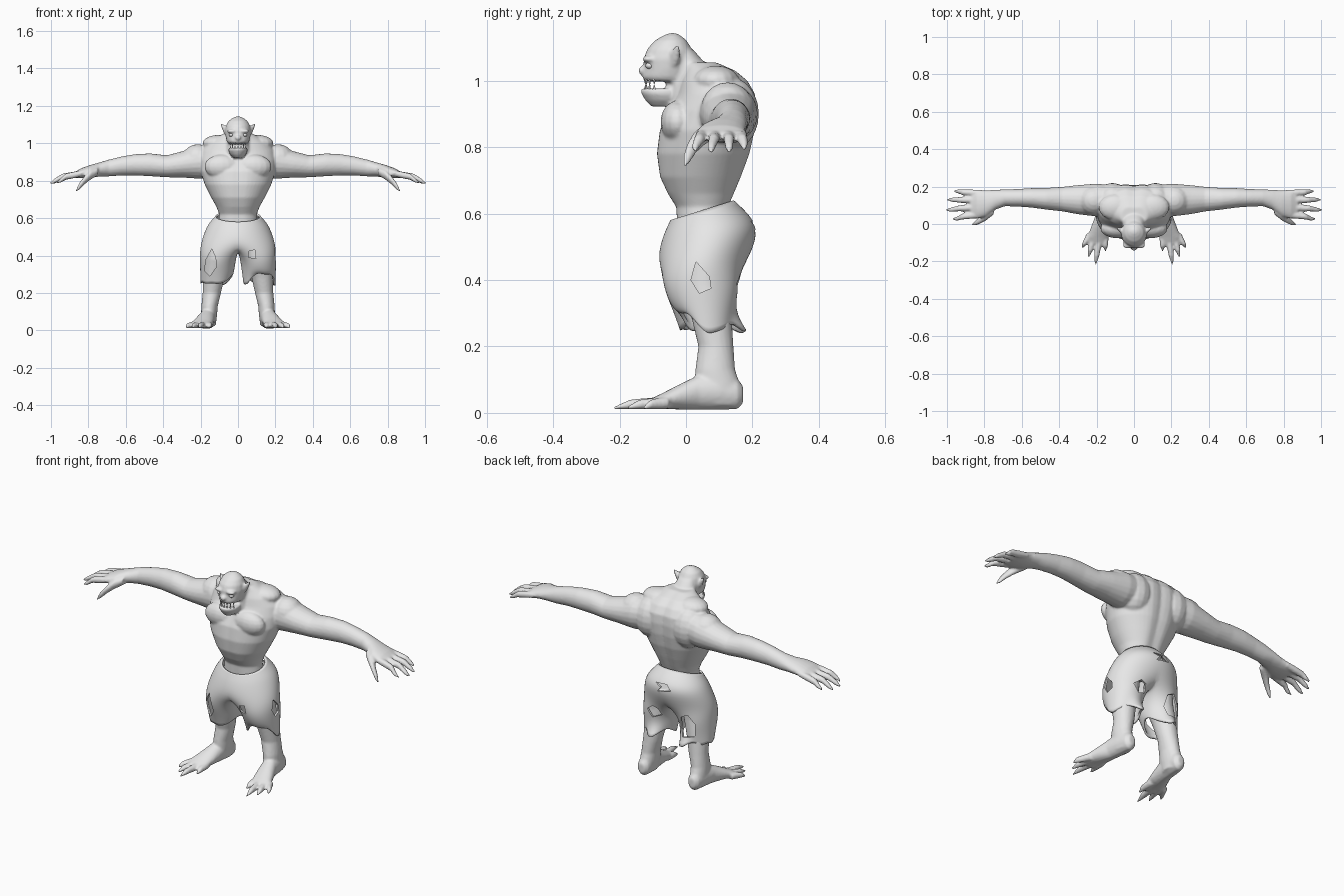
import bpy, bmesh, math
from mathutils import Matrix, Vector

mat = bpy.data.materials.new("plain_grey")
mat.diffuse_color = (0.8, 0.8, 0.8, 1)


def finish(bm, name, smooth=True):
    bmesh.ops.recalc_face_normals(bm, faces=bm.faces)
    for f in bm.faces:
        f.smooth = smooth
    me = bpy.data.meshes.new(name)
    bm.to_mesh(me)
    bm.free()
    me.materials.append(mat)
    ob = bpy.data.objects.new(name, me)
    bpy.context.collection.objects.link(ob)
    return ob


def loft(bm, axis, rows, s=1, n=20, groove=0):
    """Closed tube through rows of (x, y, z, a, b); rings lie across the axis."""
    rings = []
    for x, y, z, a, b in rows:
        ring = []
        for k in range(n):
            c, d = math.cos(k * math.tau / n), math.sin(k * math.tau / n)
            off = {"x": (0, a * c, b * d), "y": (a * c, 0, b * d), "z": (a * c, b * d, 0)}[axis]
            p = Vector((x, y, z)) + Vector(off)
            if groove:
                p.y -= math.copysign(groove, d) * math.exp(-(p.x / 0.03) ** 2) * (1 if d > 0 else 0.5)
            ring.append(bm.verts.new((s * p.x, p.y, p.z)))
        rings.append(ring)
    for r, q in zip(rings, rings[1:]):
        for k in range(n):
            bm.faces.new((r[k], r[(k + 1) % n], q[(k + 1) % n], q[k]))
    bm.faces.new(rings[0][::-1])
    bm.faces.new(rings[-1])


def stack(bm, rows, **kw):
    """Upright loft from rows of (z, half width, front y, back y)."""
    loft(bm, "z", [(0, (f + k) / 2, z, w, (k - f) / 2) for z, w, f, k in rows], **kw)


def ball(bm, c, r):
    bmesh.ops.create_uvsphere(bm, u_segments=16, v_segments=10, radius=1,
                              matrix=Matrix.Translation(c) @ Matrix.Diagonal((*r, 1)))


body = bmesh.new()
# torso
stack(body, [(.54, .11, -.03, .13), (.62, .10, -.035, .135), (.66, .115, -.06, .152),
             (.71, .143, -.083, .172), (.78, .178, -.092, .197), (.85, .20, -.083, .212),
             (.91, .205, -.055, .217), (.96, .195, -.03, .213), (1.0, .165, -.02, .19),
             (1.03, .12, -.01, .155), (1.055, .07, -.01, .10)], n=48, groove=.012)
# neck, cranium and open jaw
stack(body, [(.90, .10, -.03, .12), (.95, .075, -.06, .10), (1.0, .065, -.06, .085),
             (1.05, .06, -.05, .06), (1.09, .045, -.04, .025)])
stack(body, [(.998, .052, -.122, .02), (1.01, .06, -.132, .02), (1.035, .066, -.127, .025),
             (1.065, .069, -.128, .026), (1.095, .064, -.117, .018), (1.12, .05, -.095, .003),
             (1.135, .03, -.07, -.015), (1.143, .012, -.05, -.03)])
stack(body, [(.922, .025, -.105, -.01), (.94, .043, -.122, 0), (.96, .052, -.134, 0),
             (.976, .05, -.138, 0)])
ball(body, (0, -.13, 1.03), (.016, .014, .014))

for s in (1, -1):
    # brow, ear and muscle masses
    ball(body, (s * .032, -.112, 1.065), (.028, .02, .011))
    loft(body, "x", [(.055, -.04, 1.06, .018, .026), (.07, -.034, 1.07, .016, .026),
                     (.082, -.028, 1.086, .011, .018), (.093, -.024, 1.105, .004, .006)], s, 12)
    ball(body, (s * .085, -.025, .875), (.095, .052, .065))
    ball(body, (s * .115, .135, .90), (.09, .085, .11))
    ball(body, (s * .215, .125, .915), (.085, .08, .08))
    ball(body, (s * .10, .09, 1.0), (.09, .07, .045))
    # arm and palm
    loft(body, "x", [(.10, .12, .91, .085, .09), (.2, .128, .90, .088, .09), (.3, .13, .887, .078, .07),
                     (.38, .133, .877, .066, .059), (.47, .135, .885, .058, .061),
                     (.55, .14, .885, .052, .057), (.62, .14, .879, .047, .051),
                     (.69, .14, .868, .045, .045), (.74, .13, .86, .053, .038),
                     (.79, .11, .85, .07, .034), (.84, .105, .84, .077, .026),
                     (.875, .105, .83, .066, .015)], s)
    # fingers
    for by, tx, ty, tz in ((.165, .965, .175, .793), (.128, 1.0, .13, .785),
                           (.09, 1.007, .076, .784), (.05, .972, .028, .788)):
        loft(body, "x", [(.82, by, .842, .018, .016), (.87, by * .8 + ty * .2, .832, .018, .018),
                         ((.87 + tx) / 2, (by + ty) / 2, .822, .016, .017),
                         (tx - .025, ty, tz + .014, .012, .013), (tx, ty, tz, .004, .004)], s, 12)
    # thumb
    loft(body, "x", [(.75, .08, .85, .03, .022), (.79, .045, .83, .026, .026),
                     (.825, .018, .798, .018, .022), (.85, .004, .768, .013, .018),
                     (.868, -.003, .743, .004, .005)], s, 12)
    # leg
    loft(body, "z", [(.10, .06, .50, .07, .075), (.11, .06, .38, .066, .072), (.13, .078, .28, .057, .06),
                     (.14, .09, .20, .049, .053), (.152, .088, .13, .044, .06),
                     (.155, .095, .08, .043, .07), (.155, .10, .025, .036, .06)], s)
    # foot
    loft(body, "y", [(.155, .172, .055, .018, .026), (.155, .155, .057, .034, .046),
                     (.158, .10, .065, .042, .056), (.165, .04, .062, .043, .053),
                     (.18, -.02, .048, .051, .038), (.195, -.07, .036, .056, .024),
                     (.198, -.105, .027, .05, .016)], s)
    # toes
    for bx, tx, ty in ((.155, .153, -.145), (.185, .205, -.218), (.213, .243, -.178), (.235, .277, -.13)):
        loft(body, "y", [(bx, -.05, .03, .019, .018), (bx * .7 + tx * .3, -.05 + .35 * (ty + .05), .028, .018, .018),
                         (bx * .3 + tx * .7, -.05 + .7 * (ty + .05), .026, .015, .015),
                         (tx, ty, .015, .004, .004)], s, 12)

ob = finish(body, "body")
m = ob.modifiers.new("merge", "REMESH")
m.mode, m.voxel_size, m.use_smooth_shade = "VOXEL", 0.006, True
m = ob.modifiers.new("soften", "SMOOTH")
m.factor, m.iterations = 0.5, 4

# eyes
bm = bmesh.new()
for s in (1, -1):
    ball(bm, (s * .036, -.109, 1.045), (.013, .013, .01))
finish(bm, "eyes")

# teeth along both jaws
bm = bmesh.new()
for i in range(-3, 4):
    a = i * 0.36
    x, y = .045 * math.sin(a), -.072 - .05 * math.cos(a)
    big = 1.5 if abs(i) == 2 else 1
    for z, flip in ((.978, 0), (.998, math.pi)):
        bmesh.ops.create_cone(bm, segments=6, radius1=.006, radius2=.001, depth=.018 * big,
                              matrix=Matrix.Translation((x, y, z)) @ Matrix.Rotation(flip, 4, "X"))
finish(bm, "teeth")

# torn shorts: hip rings that split into two leg tubes
bm = bmesh.new()
hips = []
for i, (z, w, f, k) in enumerate([(.61, .12, -.048, .145), (.575, .155, -.06, .195),
                                  (.535, .178, -.073, .222), (.45, .205, -.092, .185)]):
    ring = []
    for j in range(24):
        t = j * math.tau / 24
        dz = -.03 * math.cos(t) * (1 - i / 3)
        ring.append(bm.verts.new((w * math.sin(t), (f + k) / 2 - (k - f) / 2 * math.cos(t), z + dz)))
    hips.append(ring)
for r, q in zip(hips, hips[1:]):
    for j in range(24):
        bm.faces.new((r[j], r[(j + 1) % 24], q[(j + 1) % 24], q[j]))
low = hips[-1]
crotch = [bm.verts.new((0, low[12].co.y * (1 - u) + low[0].co.y * u, .425)) for u in (.25, .5, .75)]
hem = {1: (-.01, .03, .055, .04, .05, .02, -.02, -.01, .0, .02, -.01, .0, .03, .02, .0, -.01),
       -1: (.02, .0, -.01, .0, -.01, .01, -.01, .01, -.01, .02, .0, -.02, .01, .03, .04, .04)}
for s in (1, -1):
    prev = [low[(s * j) % 24] for j in range(13)] + crotch
    for i, (z, cx, w, f, k) in enumerate([(.38, .108, .098, -.073, .162), (.31, .112, .092, -.042, .148),
                                          (.255, .115, .088, -.02, .142)]):
        ring = []
        for j in range(16):
            t = math.radians(-50 + j * 280 / 12 if j <= 12 else 230 + (j - 12) * 20)
            x, y = cx + w * math.sin(t), (f + k) / 2 - (k - f) / 2 * math.cos(t)
            if i == 2 and j in (10, 11):
                y += .045
            ring.append(bm.verts.new((s * x, y, z + (hem[s][j] if i == 2 else 0))))
        for j in range(16):
            bm.faces.new((prev[j], prev[(j + 1) % 16], ring[(j + 1) % 16], ring[j]))
        prev = ring
shorts = finish(bm, "shorts")

# cutters for the tears: (axis, near, far, outline)
bm = bmesh.new()
tears = [("y", -.2, .03, [(-.18, .32), (-.15, .29), (-.115, .34), (-.12, .39), (-.14, .435), (-.17, .38)]),
         ("y", -.2, .03, [(.055, .39), (.095, .385), (.09, .43), (.06, .425)]),
         ("x", .14, .3, [(.015, .40), (.04, .36), (.075, .375), (.07, .41), (.03, .455)]),
         ("y", .09, .3, [(-.15, .30), (-.09, .29), (-.07, .34), (-.08, .40), (-.12, .42), (-.155, .37)]),
         ("y", .09, .3, [(.05, .37), (.10, .35), (.13, .39), (.09, .42), (.06, .41)]),
         ("y", .12, .3, [(-.05, .55), (.03, .535), (.01, .56), (.05, .575), (-.02, .58)])]
for axis, near, far, pts in tears:
    a, b = [[bm.verts.new((u, d, v) if axis == "y" else (d, u, v)) for u, v in pts] for d in (near, far)]
    bm.faces.new(a)
    bm.faces.new(b[::-1])
    for j in range(len(pts)):
        n = (j + 1) % len(pts)
        bm.faces.new((a[j], b[j], b[n], a[n]))
cutter = finish(bm, "tear_cutters", False)
cutter.hide_render = True
cutter.display_type = "WIRE"

m = shorts.modifiers.new("round", "SUBSURF")
m.levels = m.render_levels = 2
m = shorts.modifiers.new("cloth", "SOLIDIFY")
m.thickness, m.offset = 0.01, -1
m = shorts.modifiers.new("tears", "BOOLEAN")
m.operation, m.solver, m.object = "DIFFERENCE", "EXACT", cutter
